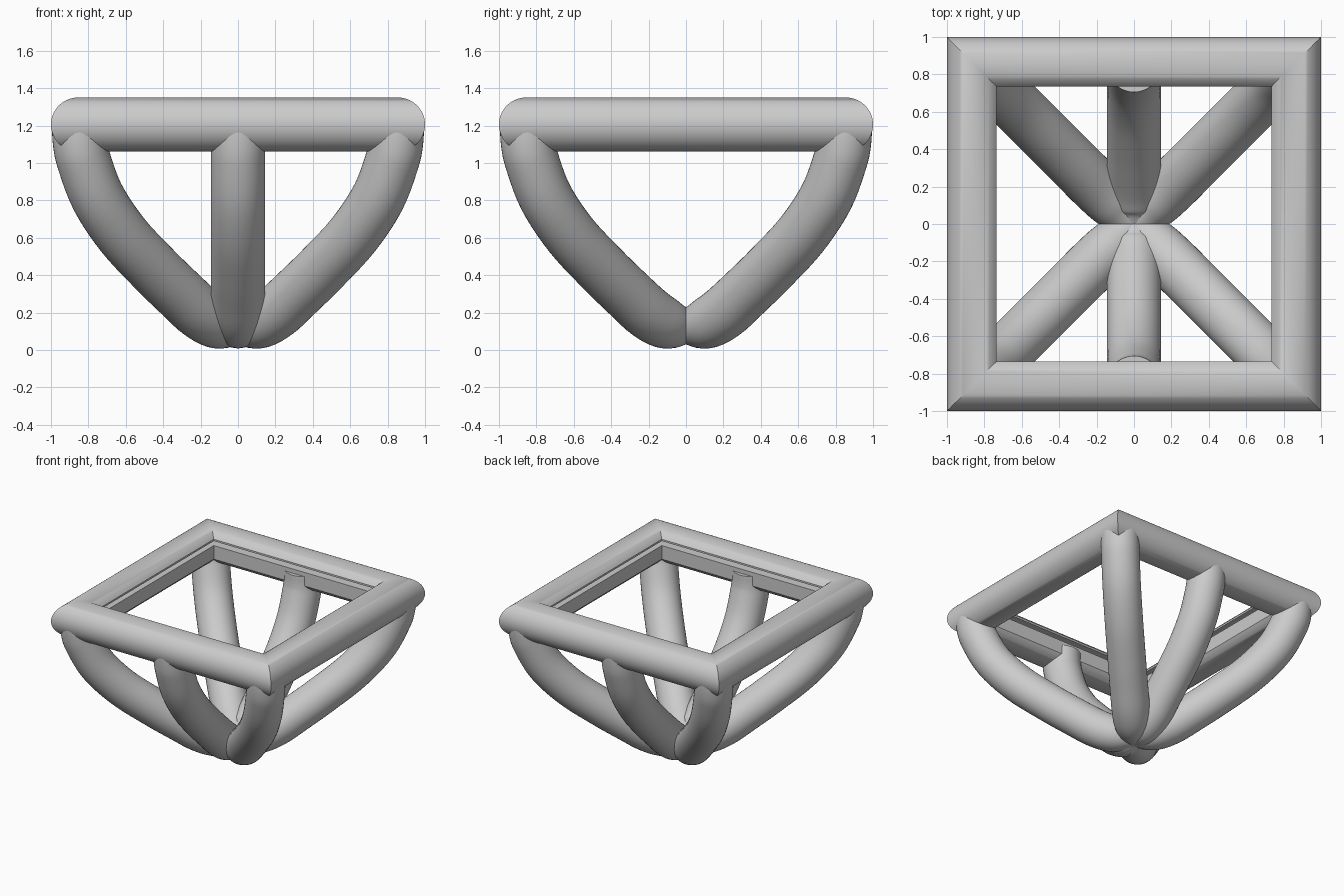
import bpy, bmesh, math
from mathutils import Vector

if "Cube" in bpy.data.objects:
    bpy.data.objects.remove(bpy.data.objects["Cube"])

SIDES = 40


def make_object(name, rings, close_loop=False):
    """Skin a list of matching point rings into a mesh object."""
    bm = bmesh.new()
    loops = [[bm.verts.new(p) for p in ring] for ring in rings]
    n = len(loops[0])
    pairs = list(zip(loops, loops[1:]))
    if close_loop:
        pairs.append((loops[-1], loops[0]))
    else:
        bm.faces.new(loops[0])
        bm.faces.new(loops[-1])
    for a, b in pairs:
        for i in range(n):
            j = (i + 1) % n
            bm.faces.new((a[i], a[j], b[j], b[i]))
    bmesh.ops.recalc_face_normals(bm, faces=bm.faces)
    mesh = bpy.data.meshes.new(name)
    bm.to_mesh(mesh)
    bm.free()
    obj = bpy.data.objects.new(name, mesh)
    bpy.context.collection.objects.link(obj)
    return obj


def catmull(points, steps):
    """Smooth curve through (outward, height, radius) points."""
    pts = [Vector(p) for p in points]
    pts = [2 * pts[0] - pts[1]] + pts + [2 * pts[-1] - pts[-2]]
    out = []
    for a, b, c, d in zip(pts, pts[1:], pts[2:], pts[3:]):
        for s in range(steps):
            t = s / steps
            out.append(0.5 * (2 * b + (c - a) * t + (2 * a - 5 * b + 4 * c - d) * t * t
                              + (3 * b - a - 3 * c + d) * t ** 3))
    out.append(pts[-2])
    return out


# Top frame: round tube, flattened on the inside with a slot for a panel
R, CX, CZ, FLAT = 0.145, 0.855, 1.205, 0.735
start = math.acos((FLAT - CX) / R)
profile = []
for i in range(SIDES + 1):
    a = start - 2 * start * i / SIDES
    profile.append((CX + R * math.cos(a), CZ + R * math.sin(a)))
profile += [(FLAT, 1.235), (0.80, 1.235), (0.80, 1.272), (FLAT, 1.272)]
corners = [(-1, -1), (1, -1), (1, 1), (-1, 1)]
make_object("top_frame",
            [[(sx * d, sy * d, z) for d, z in profile] for sx, sy in corners],
            close_loop=True)

# Curved legs meeting at the centre of the base
leg_path = catmull([(0, 0.125, 0.095), (0.10, 0.14, 0.135), (0.20, 0.198, R),
                    (0.32, 0.308, R), (0.4525, 0.4375, R), (0.617, 0.615, R),
                    (0.75, 0.816, R), (0.825, 1.015, R), (0.845, 1.11, R),
                    (0.85, 1.20, R)], 5)


def leg(name, sx, sy):
    centres = [Vector((sx * p.x, sy * p.x, p.y)) for p in leg_path]
    side = Vector((-sy, sx, 0)).normalized()
    rings = []
    for k, c in enumerate(centres):
        tangent = centres[min(k + 1, len(centres) - 1)] - centres[max(k - 1, 0)]
        if k == len(centres) - 1:
            tangent = Vector((0, 0, 1))  # level top end
        up = tangent.normalized().cross(side)
        r = leg_path[k].z
        rings.append([c + r * (side * math.cos(a) + up * math.sin(a))
                      for a in (2 * math.pi * i / SIDES for i in range(SIDES))])
    make_object(name, rings)


for label, sy in (("front", -1), ("back", 1)):
    for part, sx in (("left", -1), ("middle", 0), ("right", 1)):
        leg(f"{label}_{part}_leg", sx, sy)

# Smooth shading with crisp edges
for obj in bpy.context.collection.objects:
    obj.select_set(True)
    bpy.context.view_layer.objects.active = obj
bpy.ops.object.shade_smooth_by_angle(angle=math.radians(35))
